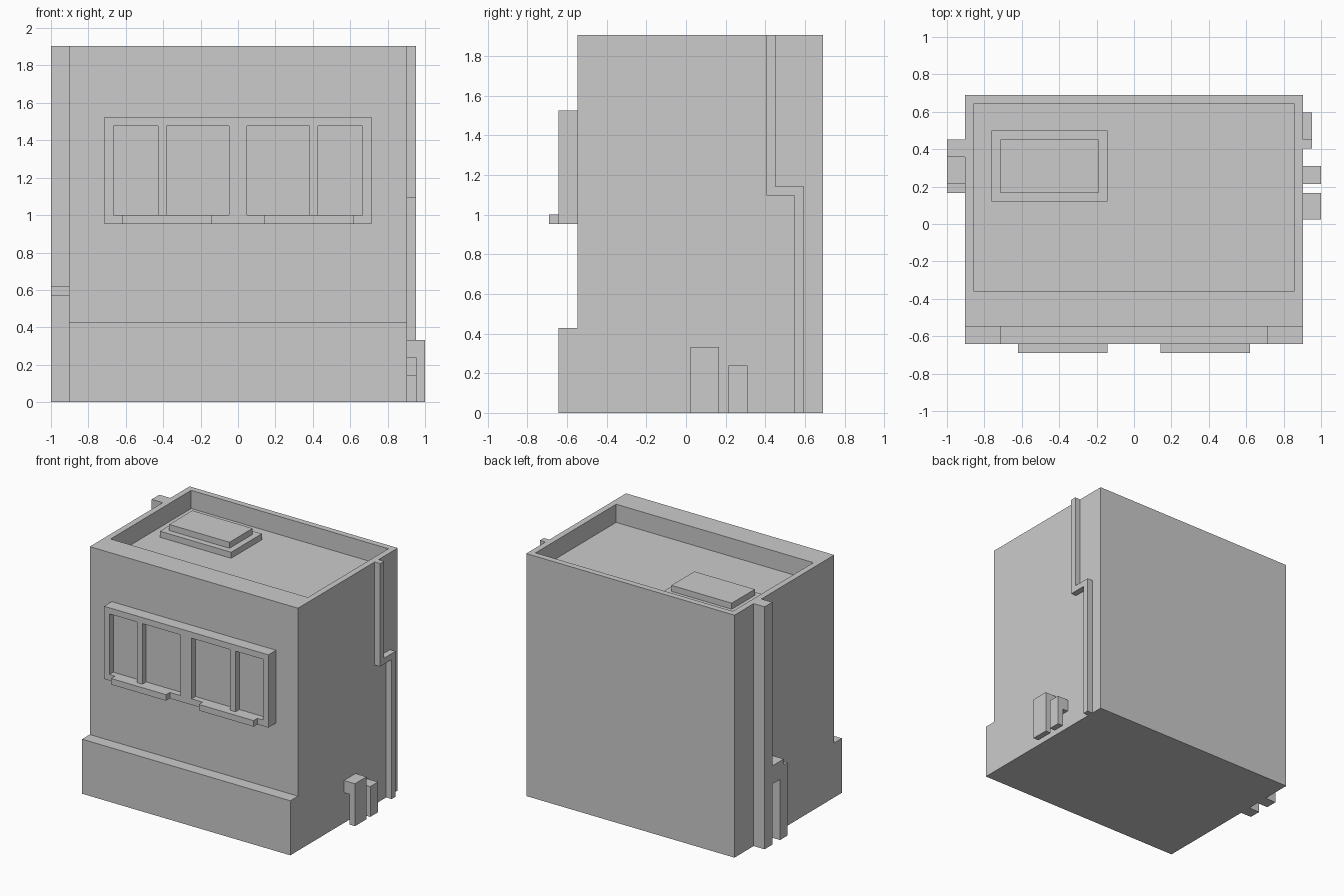
import bpy, bmesh

if "Cube" in bpy.data.objects:
    bpy.data.objects.remove(bpy.data.objects["Cube"])

U = 1 / 21  # the model sits on a regular grid of this step


def prism(name, axis, points, lo, hi):
    """Extrude a 2D profile: axis 'x' takes (y, z) points, axis 'y' takes (x, z)."""
    def place(p, d):
        return (d * U, p[0] * U, p[1] * U) if axis == 'x' else (p[0] * U, d * U, p[1] * U)
    bm = bmesh.new()
    face = bm.faces.new([bm.verts.new(place(p, lo)) for p in points])
    ext = bmesh.ops.extrude_face_region(bm, geom=[face])
    shift = [(hi - lo) * U if axis == a else 0 for a in 'xyz']
    bmesh.ops.translate(bm, vec=shift,
                        verts=[g for g in ext['geom'] if isinstance(g, bmesh.types.BMVert)])
    bmesh.ops.recalc_face_normals(bm, faces=bm.faces)
    mesh = bpy.data.meshes.new(name)
    bm.to_mesh(mesh)
    bm.free()
    obj = bpy.data.objects.new(name, mesh)
    bpy.context.collection.objects.link(obj)
    return obj


def box(name, x, y, z):
    return prism(name, 'x', [(y[0], z[0]), (y[1], z[0]), (y[1], z[1]), (y[0], z[1])], *x)


def cut(obj, cutter):
    """Subtract the cutter and discard it."""
    mod = obj.modifiers.new("cut", 'BOOLEAN')
    mod.operation, mod.solver, mod.object = 'DIFFERENCE', 'EXACT', cutter
    bpy.context.view_layer.objects.active = obj
    bpy.ops.object.modifier_apply(modifier=mod.name)
    bpy.data.objects.remove(cutter)


# Building with projecting front plinth and sunken roof
building = prism("building", 'x', [(-13.5, 0), (14.5, 0), (14.5, 40), (-11.5, 40),
                                   (-11.5, 9), (-13.5, 9)], -19, 19)
cut(building, box("roof_cutter", (-18, 18), (-7.5, 13.5), (37, 42)))

# Roof hatch in two tiers
box("hatch_base", (-16, -3), (2.5, 10.5), (37, 38))
box("hatch_lid", (-15, -4), (3.5, 9.5), (38, 39))

# Window surround with four recessed panes
frame = box("window_frame", (-15, 15), (-13.5, -11.5), (20, 32))
for span in [(-14, -9), (-8, -1), (1, 8), (9, 14)]:
    cut(frame, box("pane_cutter", span, (-15, -12.5), (21, 31)))

# Window sills
for side, span in [("left", (-13, -3)), ("right", (3, 13))]:
    box(side + "_sill", span, (-14.5, -13.5), (20, 21))

# Cranked thin drainpipe on the right wall
prism("right_drainpipe", 'x', [(8.5, 40), (8.5, 23), (11.5, 23), (11.5, 0), (12.5, 0),
                               (12.5, 24), (9.5, 24), (9.5, 40)], 19, 20)

# Bent outlets low on the right wall
for name, y, top in [("large_outlet", (0.5, 3.5), 7), ("small_outlet", (4.5, 6.5), 5)]:
    prism(name, 'y', [(19, top), (21, top), (21, 0), (20, 0), (20, top - 2), (19, top - 2)], *y)

# Thick pipe on the left wall with a stepped branch
prism("left_pipe", 'x', [(9.5, 0), (9.5, 40), (7.5, 40), (7.5, 13), (4.5, 13), (4.5, 12),
                         (3.5, 12), (3.5, 0), (5.5, 0), (5.5, 10), (7.5, 10), (7.5, 0)], -21, -19)
